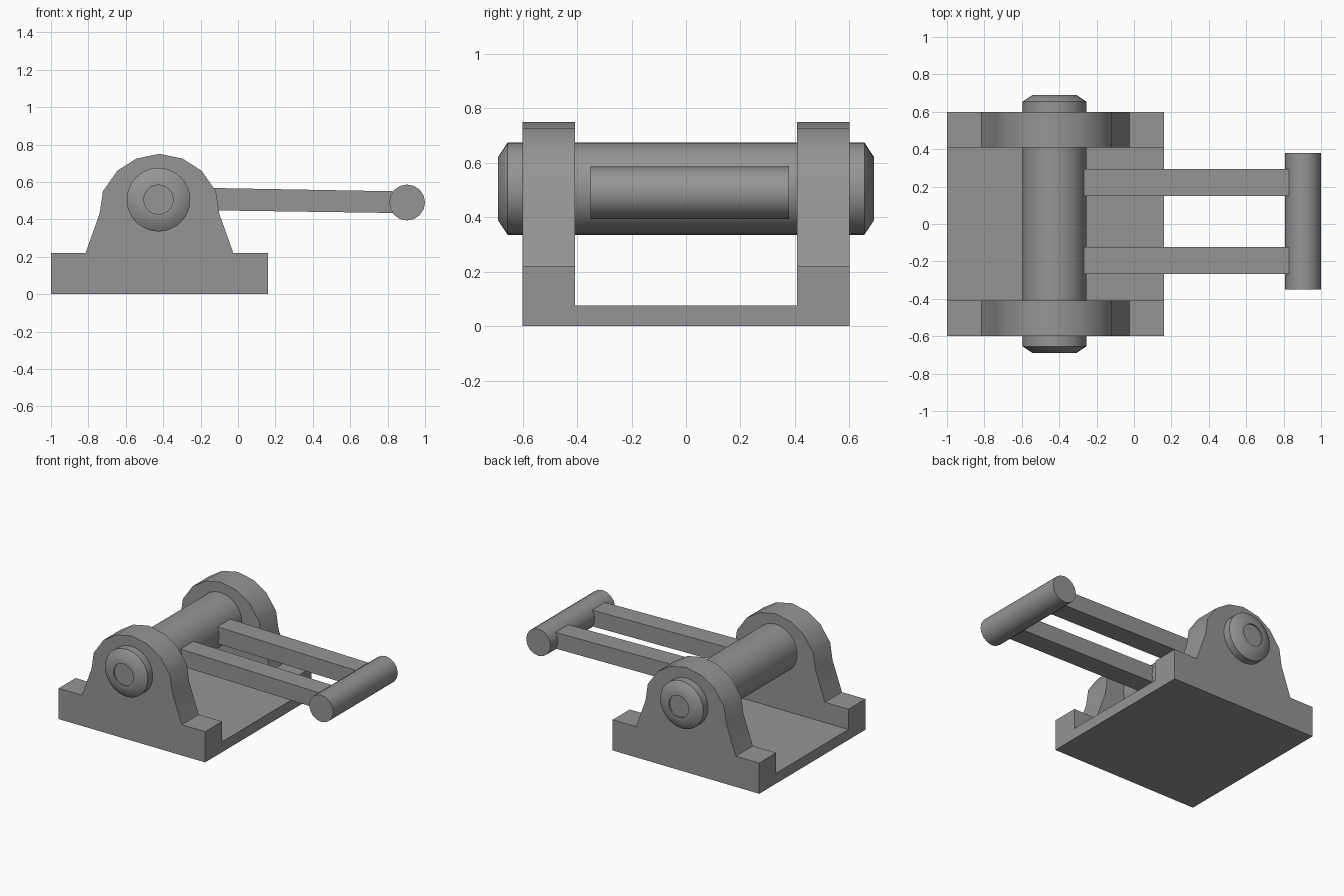
import bpy, bmesh, math
from mathutils import Vector

cube = bpy.data.objects.get("Cube")
if cube:
    bpy.data.objects.remove(cube, do_unlink=True)

# Single plain metal colour
metal = bpy.data.materials.new("grey_metal")
metal.use_nodes = True
GREY = (0.3, 0.3, 0.3, 1)
metal.diffuse_color = GREY
metal.node_tree.nodes["Principled BSDF"].inputs["Base Color"].default_value = GREY


def make_object(name, bm):
    bmesh.ops.recalc_face_normals(bm, faces=bm.faces)
    mesh = bpy.data.meshes.new(name)
    bm.to_mesh(mesh)
    bm.free()
    mesh.materials.append(metal)
    obj = bpy.data.objects.new(name, mesh)
    bpy.context.collection.objects.link(obj)
    return obj


def activate(obj):
    bpy.ops.object.select_all(action='DESELECT')
    obj.select_set(True)
    bpy.context.view_layer.objects.active = obj


def smooth(obj, degrees):
    activate(obj)
    bpy.ops.object.shade_smooth_by_angle(angle=math.radians(degrees))


def extrude_profile(name, points, y0, y1):
    """Extrude an x-z outline along y."""
    bm = bmesh.new()
    face = bm.faces.new([bm.verts.new((x, y0, z)) for x, z in points])
    ext = bmesh.ops.extrude_face_region(bm, geom=[face])
    verts = [g for g in ext["geom"] if isinstance(g, bmesh.types.BMVert)]
    bmesh.ops.translate(bm, verts=verts, vec=(0, y1 - y0, 0))
    return make_object(name, bm)


def lathe(name, profile, x, z, sides):
    """Revolve (radius, y) rings around an axis parallel to y, capping both ends."""
    bm = bmesh.new()
    rings = []
    for r, y in profile:
        angles = [math.tau * i / sides for i in range(sides)]
        rings.append([bm.verts.new((x + r * math.cos(a), y, z + r * math.sin(a)))
                      for a in angles])
    for a, b in zip(rings, rings[1:]):
        for i in range(sides):
            j = (i + 1) % sides
            bm.faces.new((a[i], a[j], b[j], b[i]))
    bm.faces.new(rings[0])
    bm.faces.new(rings[-1])
    return make_object(name, bm)


PIN_X, PIN_Z = -0.42, 0.505

# Base with two arched bearing cheeks: one stepped outline, hollowed in the middle
half_arch = [(0.395, 0.22), (0.32, 0.43), (0.302, 0.55), (0.225, 0.66), (0.123, 0.725)]
outline = [(-1, 0), (-1, 0.22)]
outline += [(PIN_X - dx, z) for dx, z in half_arch]
outline += [(PIN_X, 0.75)]
outline += [(PIN_X + dx, z) for dx, z in reversed(half_arch)]
outline += [(0.16, 0.22), (0.16, 0)]
base = extrude_profile("bearing_base", outline, -0.6, 0.6)

channel = extrude_profile("channel_cutter",
                          [(-1.2, 0.075), (-1.2, 1), (0.4, 1), (0.4, 0.075)], -0.408, 0.408)
channel.hide_render = True
cut = base.modifiers.new("channel", 'BOOLEAN')
cut.operation = 'DIFFERENCE'
cut.solver = 'EXACT'
cut.object = channel
activate(base)
bpy.ops.object.modifier_apply(modifier=cut.name)
bpy.data.objects.remove(channel, do_unlink=True)
smooth(base, 30)

# Pivot pin with chamfered ends and a shallow dimple in each end
end = [(0.078, 0.68), (0.078, 0.69), (0.117, 0.69), (0.17, 0.655)]
pin_profile = [(r, -y) for r, y in end] + list(reversed(end))
smooth(lathe("pivot_pin", pin_profile, PIN_X - 0.005, PIN_Z, 32), 40)

# Two tapering pedal arms
arm_outline = [(-0.28, 0.45), (-0.28, 0.57), (0.828, 0.55), (0.828, 0.434)]
for side, y in (("left", 0.15), ("right", -0.267)):
    extrude_profile("arm_" + side, arm_outline, y, y + 0.145)

# Cross bar joining the arm ends
smooth(lathe("cross_bar", [(0.096, -0.35), (0.096, 0.379)], 0.904, 0.49, 16), 40)
